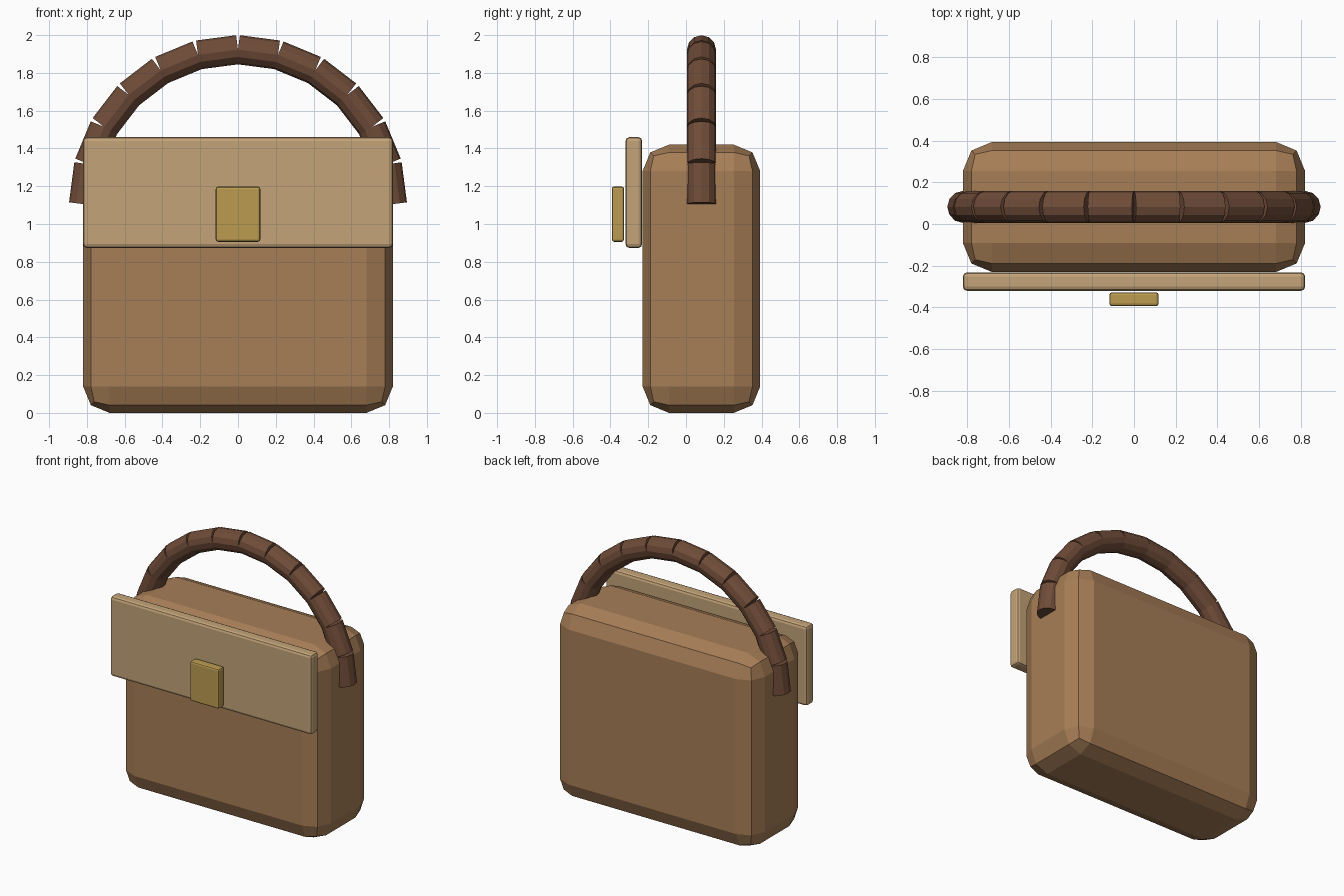
import bpy
from math import cos, sin, radians, pi
from mathutils import Vector, Matrix

if "Cube" in bpy.data.objects:
    bpy.data.objects.remove(bpy.data.objects["Cube"])


def material(name, rgb):
    mat = bpy.data.materials.new(name)
    mat.diffuse_color = (*rgb, 1)
    mat.use_nodes = True
    mat.node_tree.nodes["Principled BSDF"].inputs["Base Color"].default_value = mat.diffuse_color
    return mat


def rounded_box(name, low, high, bevel, mat):
    low, high = Vector(low), Vector(high)
    bpy.ops.mesh.primitive_cube_add(size=1, location=(low + high) / 2)
    ob = bpy.context.object
    ob.name = name
    ob.data.transform(Matrix.Diagonal((*(high - low), 1)))
    mod = ob.modifiers.new("rounded_edges", 'BEVEL')
    mod.width = bevel
    mod.segments = 2
    ob.data.materials.append(mat)
    return ob


leather = material("leather", (0.39, 0.21, 0.095))
pale_leather = material("pale_leather", (0.55, 0.37, 0.19))
brass = material("brass", (0.50, 0.33, 0.08))
dark_leather = material("dark_leather", (0.16, 0.072, 0.04))

# Bag body, front flap and clasp
rounded_box("bag_body", (-0.82, -0.23, 0), (0.82, 0.393, 1.42), 0.14, leather)
rounded_box("front_flap", (-0.82, -0.32, 0.873), (0.82, -0.232, 1.46), 0.02, pale_leather)
rounded_box("clasp", (-0.118, -0.393, 0.906), (0.118, -0.328, 1.198), 0.012, brass)

# Handle: a half circle of straight twelve-sided links
LINKS, ARC, THICK = 12, 0.818, 0.077
CENTRE = Vector((0, 0.082, 1.105))


def arc_point(i):
    a = pi * i / LINKS
    return CENTRE + Vector((ARC * cos(a), 0, ARC * sin(a)))


for i in range(LINKS):
    start, end = arc_point(i), arc_point(i + 1)
    tilt = -pi * (i + 0.5) / LINKS
    bpy.ops.mesh.primitive_cylinder_add(
        vertices=12, radius=THICK, depth=(end - start).length,
        location=(start + end) / 2, rotation=(0, tilt, 0))
    link = bpy.context.object
    link.name = f"handle_link_{i + 1}"
    link.data.materials.append(dark_leather)
